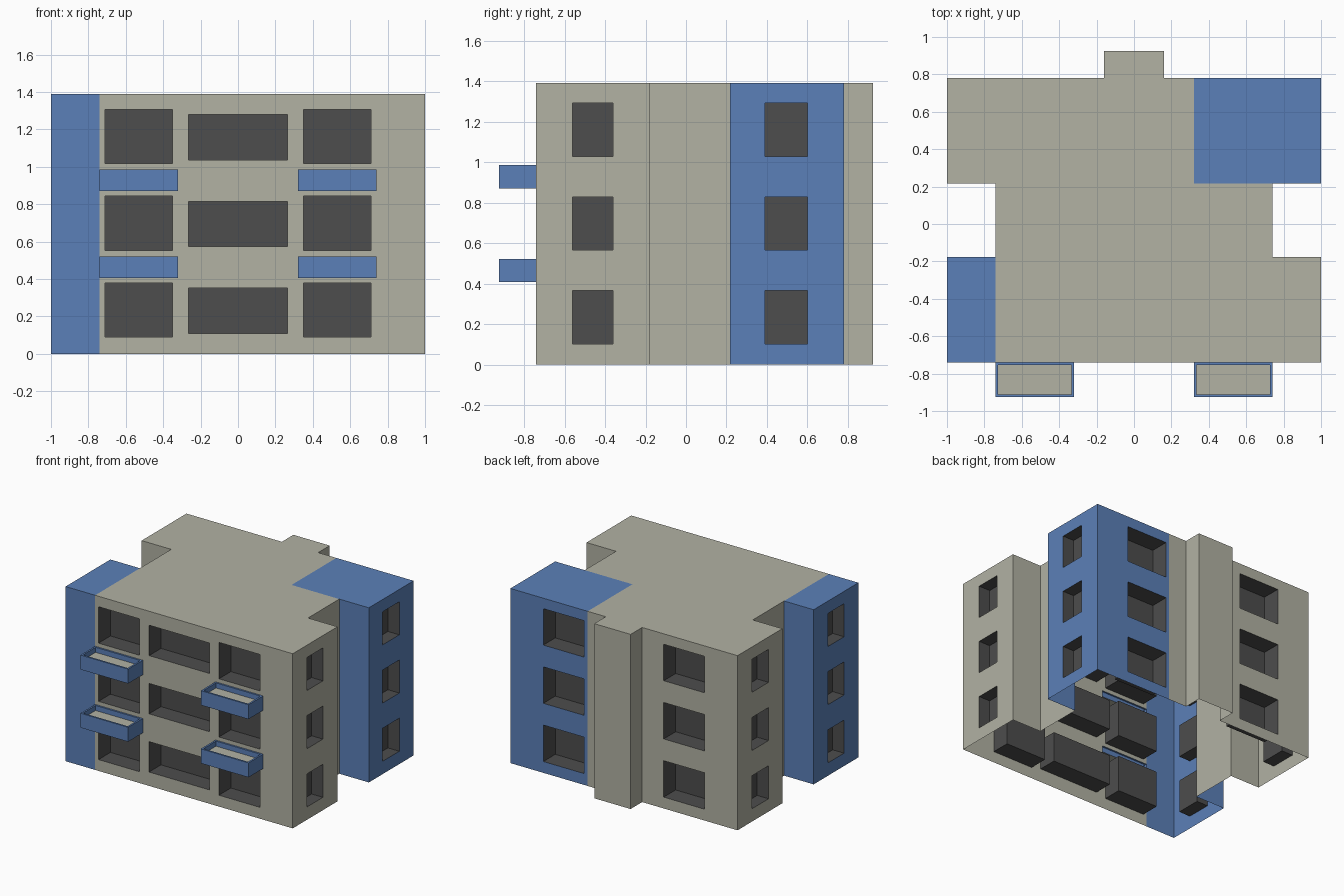
import bpy, bmesh
from mathutils import Vector

if "Cube" in bpy.data.objects:
    bpy.data.objects.remove(bpy.data.objects["Cube"])

HEIGHT = 1.39
STOREY = HEIGHT / 3


def material(name, rgb):
    m = bpy.data.materials.new(name)
    m.diffuse_color = (*rgb, 1)
    m.use_nodes = True
    m.node_tree.nodes["Principled BSDF"].inputs["Base Color"].default_value = m.diffuse_color
    return m


BEIGE = material("beige_plaster", (0.445, 0.445, 0.371))
BLUE = material("blue_plaster", (0.105, 0.216, 0.479))
DARK = material("dark_window", (0.074, 0.074, 0.074))


def face(bm, pts, facing, mat=0):
    """Add one face whose normal points along 'facing'."""
    f = bm.faces.new([bm.verts.new(p) for p in pts])
    f.normal_update()
    if f.normal.dot(Vector(facing)) < 0:
        f.normal_flip()
    f.material_index = mat


def finish(bm, name, mats):
    bmesh.ops.remove_doubles(bm, verts=bm.verts, dist=0.0005)
    me = bpy.data.meshes.new(name)
    bm.to_mesh(me)
    bm.free()
    for m in mats:
        me.materials.append(m)
    bpy.context.collection.objects.link(bpy.data.objects.new(name, me))


def wall(bm, p0, p1, windows=(), holes=()):
    """Upright wall sheet with dark window recesses (a, b, z0, z1, depth) and open holes."""
    k = 0 if abs(p1[0] - p0[0]) > abs(p1[1] - p0[1]) else 1
    out = Vector((p1[1] - p0[1], p0[0] - p1[0], 0)).normalized()

    def pt(c, z, d=0):
        v = Vector((p0[0], p0[1], z)) - out * d
        v[k] = c
        return v

    gaps = [w[:4] for w in windows] + list(holes)
    cs = sorted({p0[k], p1[k], *(c for g in gaps for c in g[:2])})
    zs = sorted({0, HEIGHT, *(z for g in gaps for z in g[2:])})
    for a, b in zip(cs, cs[1:]):
        for lo, hi in zip(zs, zs[1:]):
            c, z = (a + b) / 2, (lo + hi) / 2
            if not any(g[0] < c < g[1] and g[2] < z < g[3] for g in gaps):
                face(bm, [pt(a, lo), pt(b, lo), pt(b, hi), pt(a, hi)], out)
    for a, b, lo, hi, d in windows:
        side = Vector((0, 0, 0))
        side[k] = 1
        face(bm, [pt(a, lo, d), pt(b, lo, d), pt(b, hi, d), pt(a, hi, d)], out, 1)
        for c, s in ((a, side), (b, -side)):
            face(bm, [pt(c, lo), pt(c, lo, d), pt(c, hi, d), pt(c, hi)], s, 1)
        for z, s in ((lo, 1), (hi, -1)):
            face(bm, [pt(a, z), pt(b, z), pt(b, z, d), pt(a, z, d)], (0, 0, s), 1)


def column(a, b, lo, hi, depth):
    """One window per storey."""
    return [(a, b, lo + i * STOREY, hi + i * STOREY, depth) for i in range(3)]


# Window columns
left_col = column(-0.71, -0.35, 0.09, 0.38, 0.15)
right_col = column(0.35, 0.71, 0.09, 0.38, 0.15)
mid_col = column(-0.265, 0.265, 0.11, 0.352, 0.15)
side_front = column(-0.56, -0.36, 0.102, 0.365, 0.1)
side_back = column(0.39, 0.60, 0.102, 0.365, 0.1)

# Balcony boxes: x range, z range
BALCONIES = [(x, x + 0.42, z, z + 0.115)
             for x in (-0.74, 0.32) for z in (0.407, 0.87)]


def block(name, path, roof_extra, mat, windows, holes={}):
    """Walls along an open path plus a flat roof; the underside stays open."""
    bm = bmesh.new()
    for i, (p, q) in enumerate(zip(path, path[1:])):
        wall(bm, p, q, windows.get(i, ()), holes.get(i, ()))
    face(bm, [(x, y, HEIGHT) for x, y in path + roof_extra], (0, 0, 1))
    finish(bm, name, [mat, DARK])


# Main building: right and front sides, then back and left sides share one roof
F, M, B, R, S = -0.74, -0.177, 0.217, 0.78, 0.925
bm = bmesh.new()
east = [(-0.74, F), (1, F), (1, M), (0.74, M), (0.74, B)]
west = [(0.32, R), (0.16, R), (0.16, S), (-0.16, S), (-0.16, R),
        (-1, R), (-1, B), (-0.74, B), (-0.74, M)]
openings = {0: left_col + mid_col + right_col, 1: side_front}
for i, (p, q) in enumerate(zip(east, east[1:])):
    wall(bm, p, q, openings.get(i, ()), BALCONIES if i == 0 else ())
openings = {4: left_col, 5: side_back}
for i, (p, q) in enumerate(zip(west, west[1:])):
    wall(bm, p, q, openings.get(i, ()))
face(bm, [(x, y, HEIGHT) for x, y in east + [(0.32, B)] + west], (0, 0, 1))
finish(bm, "main_building", [BEIGE, DARK])

# Blue corner wings
block("back_right_wing", [(0.74, B), (1, B), (1, R), (0.32, R)], [(0.32, B)],
      BLUE, {1: side_back, 2: right_col})
block("front_left_wing", [(-0.74, M), (-1, M), (-1, F), (-0.74, F)], [],
      BLUE, {1: side_front})

# Balconies: blue trays with a thin rim and a sunken beige floor, open to the wall
for n, (x0, x1, z0, z1) in enumerate(BALCONIES):
    bm = bmesh.new()
    bmesh.ops.create_cube(bm, size=1)
    for v in bm.verts:
        v.co = ((x0 + x1) / 2 + v.co.x * (x1 - x0),
                (F - S) / 2 + v.co.y * (S + F),
                (z0 + z1) / 2 + v.co.z * (z1 - z0))
    bm.normal_update()
    top = next(f for f in bm.faces if f.normal.z > 0.9)
    back = next(f for f in bm.faces if f.normal.y > 0.9)
    bmesh.ops.inset_individual(bm, faces=[top], thickness=0.02)
    floor = bmesh.ops.extrude_discrete_faces(bm, faces=[top])["faces"][0]
    floor.material_index = 1
    for v in floor.verts:
        v.co.z -= 0.04
    bm.faces.remove(back)
    finish(bm, f"balcony_{n + 1}", [BLUE, BEIGE])
